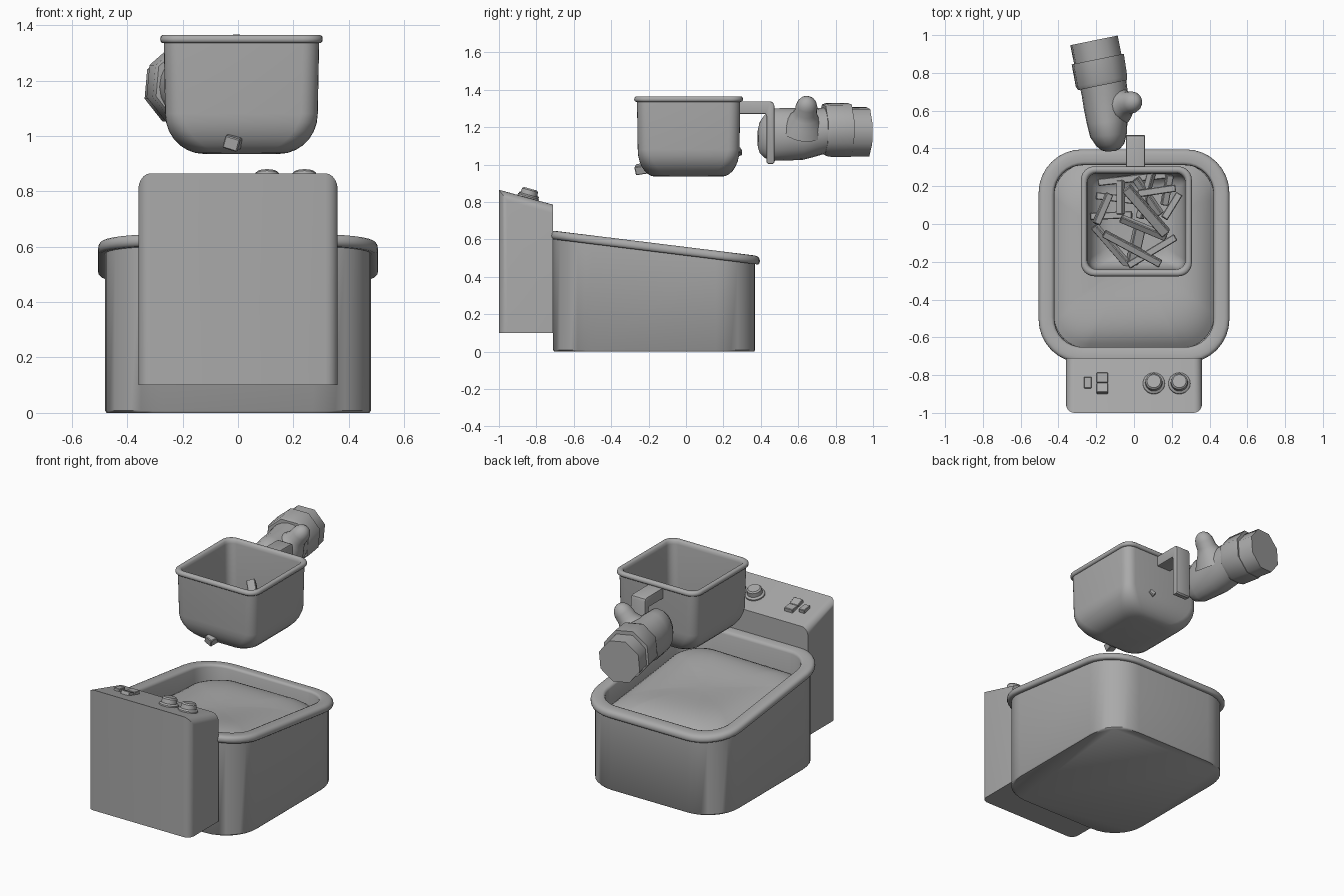
import bpy, bmesh, math
from mathutils import Vector, Matrix

if "Cube" in bpy.data.objects:
    bpy.data.objects.remove(bpy.data.objects["Cube"])

grey = bpy.data.materials.new("plain_grey")
grey.diffuse_color = (0.4, 0.4, 0.4, 1)
grey.use_nodes = True
grey.node_tree.nodes["Principled BSDF"].inputs["Base Color"].default_value = grey.diffuse_color


def finish(name, bm, angle=35):
    bmesh.ops.recalc_face_normals(bm, faces=bm.faces)
    me = bpy.data.meshes.new(name)
    bm.to_mesh(me)
    bm.free()
    me.materials.append(grey)
    ob = bpy.data.objects.new(name, me)
    bpy.context.collection.objects.link(ob)
    if angle:
        bpy.ops.object.select_all(action='DESELECT')
        ob.select_set(True)
        bpy.context.view_layer.objects.active = ob
        bpy.ops.object.shade_smooth_by_angle(angle=math.radians(angle))
    return ob


def loft(name, rings, angle=35, cap_start=True, cap_end=True):
    bm = bmesh.new()
    vs = [[bm.verts.new(p) for p in r] for r in rings]
    n = len(vs[0])
    for a, b in zip(vs, vs[1:]):
        for i in range(n):
            j = (i + 1) % n
            bm.faces.new((a[i], a[j], b[j], b[i]))
    if cap_start:
        bm.faces.new(vs[0][::-1])
    if cap_end:
        bm.faces.new(vs[-1])
    return finish(name, bm, angle)


def rounded(x0, x1, y0, y1, r, zf, n=7):
    """Rounded rectangle ring; zf gives the height from (x, y)."""
    pts = []
    for k, (cx, cy) in enumerate([(x1 - r, y1 - r), (x0 + r, y1 - r),
                                  (x0 + r, y0 + r), (x1 - r, y0 + r)]):
        for i in range(n + 1):
            a = math.pi / 2 * (k + i / n)
            x, y = cx + r * math.cos(a), cy + r * math.sin(a)
            pts.append(Vector((x, y, zf(x, y))))
    return pts


def oval(c, u, v, ru, rv, n, phase=0.0):
    c, u, v = Vector(c), Vector(u).normalized(), Vector(v).normalized()
    return [c + u * ru * math.cos(t) + v * rv * math.sin(t)
            for t in (phase + 2 * math.pi * i / n for i in range(n))]


def box(name, size, matrix, bevel=0.0, seg=2):
    bm = bmesh.new()
    bmesh.ops.create_cube(bm, size=1)
    bmesh.ops.scale(bm, vec=size, verts=bm.verts)
    if bevel:
        bmesh.ops.bevel(bm, geom=bm.edges[:], offset=bevel, segments=seg,
                        profile=0.5, affect='EDGES')
    bm.transform(matrix)
    return finish(name, bm, 35 if bevel else 0)


# Vat: straight tub with a sloping rolled rim and a hollow inside
SLOPE = -0.123


def vat_ring(d, z, r, sloped=True):
    return rounded(-0.48 + d, 0.48 - d, -0.71 + d, 0.37 - d, r,
                   lambda x, y: z + (SLOPE * y if sloped else 0), 8)


loft("vat", [vat_ring(0.006, 0.0, 0.21, False), vat_ring(0, 0.008, 0.21, False),
             vat_ring(0, 0.513, 0.21), vat_ring(-0.015, 0.513, 0.225),
             vat_ring(-0.023, 0.52, 0.23), vat_ring(-0.025, 0.53, 0.23),
             vat_ring(-0.024, 0.542, 0.23), vat_ring(-0.018, 0.552, 0.225),
             vat_ring(-0.008, 0.557, 0.215), vat_ring(0.004, 0.559, 0.21),
             vat_ring(0.04, 0.559, 0.18), vat_ring(0.052, 0.554, 0.16),
             vat_ring(0.058, 0.543, 0.15), vat_ring(0.06, 0.3, 0.15, False)], 45)

# Oil: gently lumpy surface, domed down towards its edge
oil = []
for k in range(18, 0, -1):
    s = k / 18

    def oil_z(x, y):
        return (0.515 - 0.07 * y - 0.075 * s ** 6 + 0.010 * math.sin(7 * x + 3 * y + 1)
                + 0.010 * math.sin(8 * y - 4 * x))
    oil.append(rounded(-0.425 * s, 0.425 * s, -0.17 - 0.49 * s, -0.17 + 0.49 * s,
                       0.18 * s, oil_z, 8))
loft("oil", oil, 60, cap_start=False)

# Control box: slanted top, rounded front and upper side edges
bm = bmesh.new()
bmesh.ops.create_cube(bm, size=1)
for v in bm.verts:
    front, top = v.co.y < 0, v.co.z > 0
    v.co.x *= 0.72
    v.co.y = -1.0 if front else -0.71
    v.co.z = (0.865 if front else 0.785) if top else 0.10
edges = []
for e in bm.edges:
    m = (e.verts[0].co + e.verts[1].co) / 2
    upright = m.y < -0.99 and abs(m.x) > 0.3
    upper_side = m.z > 0.75 and abs(m.x) > 0.3
    if upright or upper_side:
        edges.append(e)
bmesh.ops.bevel(bm, geom=edges, offset=0.045, segments=5, profile=0.5, affect='EDGES')
finish("control_box", bm)

# Controls sit on the slanted panel
tilt = math.atan2(-0.08, 0.29)


def panel(x, y, lift=0.0):
    z = 0.865 - 0.276 * (y + 1)
    return (Matrix.Translation((x, y, z)) @ Matrix.Rotation(tilt, 4, 'X')
            @ Matrix.Translation((0, 0, lift)))


for i, x in enumerate((0.105, 0.24)):
    prof = [(0.058, -0.01), (0.058, 0.008), (0.052, 0.014), (0.046, 0.016),
            (0.044, 0.042), (0.036, 0.05)]
    m = panel(x, -0.845)
    loft(f"knob_{i + 1}", [[m @ p for p in oval((0, 0, h), (1, 0, 0), (0, 1, 0), r, r, 20)]
                           for r, h in prof])

for i, (x, y, w, d, turn) in enumerate([(-0.245, -0.842, 0.04, 0.06, 0.12),
                                        (-0.168, -0.872, 0.06, 0.054, -0.15),
                                        (-0.168, -0.816, 0.06, 0.054, 0.15)]):
    box(f"switch_{i + 1}", (w, d, 0.03),
        panel(x, y, 0.004) @ Matrix.Rotation(turn, 4, 'X'), 0.003, 1)


# Basket: thin walled tub with rounded bottom and rolled rim
def basket_ring(dx, dy, z, r):
    return rounded(-0.268 + dx, 0.293 - dx, -0.262 + dy, 0.29 - dy, r, lambda x, y: z, 6)


curve = [(math.cos(a), math.sin(a)) for a in (math.pi / 2 * i / 7 for i in range(8))]
rings = [basket_ring(0.005 + 0.14 * (1 - s), 0.004 + 0.095 * (1 - s),
                     0.935 + 0.145 * (1 - c), 0.06 + 0.03 * c) for s, c in
         ((sn, cs) for cs, sn in curve)]
rings += [basket_ring(0, 0, 1.335, 0.06), basket_ring(-0.007, -0.008, 1.336, 0.066),
          basket_ring(-0.012, -0.014, 1.342, 0.07), basket_ring(-0.013, -0.015, 1.35, 0.071),
          basket_ring(-0.011, -0.012, 1.359, 0.07), basket_ring(-0.004, -0.005, 1.365, 0.064),
          basket_ring(0.01, 0.01, 1.365, 0.055), basket_ring(0.018, 0.018, 1.358, 0.05),
          basket_ring(0.022, 0.022, 1.34, 0.048)]
rings += [basket_ring(0.026 + 0.13 * (1 - c), 0.024 + 0.085 * (1 - c),
                      0.95 + 0.13 * (1 - s), 0.05) for c, s in curve]
loft("basket", rings, 45)

# Potato sticks: end points in the basket
sticks = [((-0.19, 0.22, 1.02), (0.17, 0.26, 1.04)), ((-0.04, 0.19, 1.17), (0.17, -0.05, 1.10)),
          ((0.01, 0.24, 1.06), (0.14, 0.05, 1.04)), ((-0.23, 0.04, 1.03), (-0.01, 0.05, 1.05)),
          ((-0.16, -0.05, 1.07), (0.14, -0.21, 1.03)), ((-0.21, -0.01, 1.01), (-0.02, -0.23, 0.99)),
          ((-0.03, -0.22, 1.03), (0.22, -0.07, 1.04)), ((-0.2, 0.0, 1.08), (-0.13, 0.16, 1.06)),
          ((-0.07, 0.03, 1.12), (0.17, -0.07, 1.08)), ((0.02, 0.16, 1.08), (0.22, 0.19, 1.07)),
          ((0.16, 0.1, 1.03), (0.19, 0.26, 1.05)), ((-0.07, 0.23, 1.04), (-0.07, 0.05, 1.06)),
          ((0.16, 0.03, 1.05), (0.24, 0.16, 1.04)), ((-0.025, -0.268, 0.972), (0.03, -0.02, 1.01)),
          ((0.10, 0.296, 1.07), (0.03, 0.03, 1.03)), ((-0.2, 0.15, 1.0), (0.03, 0.12, 1.0))]
for i, (p, q) in enumerate(sticks):
    p, q = Vector(p), Vector(q)
    d = q - p
    w = {1: 0.052, 13: 0.056}.get(i, 0.038)
    box(f"potato_stick_{i + 1}", (w, w * 0.85, d.length),
        Matrix.Translation((p + q) / 2) @ d.to_track_quat('Z', 'Y').to_matrix().to_4x4()
        @ Matrix.Rotation(0.3 * (i % 3), 4, 'Z'), 0.004, 1)

# Basket handle: one bent bar, rim out to the drop grip
outline = [(0.285, 1.27), (0.425, 1.27), (0.43, 1.26), (0.43, 1.012), (0.438, 1.004),
           (0.464, 1.004), (0.472, 1.012), (0.472, 1.315), (0.465, 1.332), (0.45, 1.338),
           (0.285, 1.338)]
bm = bmesh.new()
face = bm.faces.new([bm.verts.new((-0.042, y, z)) for y, z in outline])
ext = bmesh.ops.extrude_face_region(bm, geom=[face])
for v in ext["geom"]:
    if isinstance(v, bmesh.types.BMVert):
        v.co.x = 0.058
sides = [e for e in bm.edges if abs(e.verts[0].co.x - e.verts[1].co.x) < 1e-4]
bmesh.ops.bevel(bm, geom=sides, offset=0.006, segments=2, profile=0.5, affect='EDGES')
finish("basket_handle", bm, 40)

# Mitten hand
hand = [(-0.12, 0.385, 1.14, 0.025, 0.05), (-0.122, 0.395, 1.145, 0.05, 0.085),
        (-0.125, 0.42, 1.15, 0.075, 0.115), (-0.135, 0.47, 1.16, 0.098, 0.14),
        (-0.142, 0.54, 1.162, 0.108, 0.14), (-0.148, 0.62, 1.162, 0.118, 0.138),
        (-0.155, 0.69, 1.172, 0.122, 0.13), (-0.168, 0.77, 1.185, 0.125, 0.12)]
loft("mitten_hand", [oval((x, y, z), (1, 0.1, 0), (0, 0, 1), a, b, 20)
                     for x, y, z, a, b in hand], 60)

# Thumb pointing up and sideways
base, tip = Vector((-0.10, 0.625, 1.19)), Vector((0.012, 0.65, 1.342))
axis = (tip - base).normalized()
side = axis.cross(Vector((0, 1, 0))).normalized()
up = axis.cross(side)
loft("thumb", [oval(base.lerp(tip, t), side, up, r * 0.95, r, 16) for t, r in
               [(0, 0.12), (0.25, 0.095), (0.45, 0.072), (0.6, 0.06), (0.8, 0.058),
                (0.92, 0.051), (1.02, 0.038), (1.08, 0.02), (1.1, 0.006)]], 60)

# Eight sided sleeve cuffs, shaded smooth around
U, V = (0.98, 0.2, 0), (0, 0, 1)


def cuff(name, spec):
    loft(name, [oval((x, y, z), U, V, r * 0.97, r, 8, 0.3) for x, y, z, r in spec], 50)


cuff("glove_cuff", [(-0.167, 0.735, 1.185, 0.142), (-0.172, 0.755, 1.185, 0.15),
                    (-0.192, 0.873, 1.185, 0.152)])
cuff("sleeve_end", [(-0.185, 0.84, 1.175, 0.138), (-0.212, 0.972, 1.175, 0.138)])
